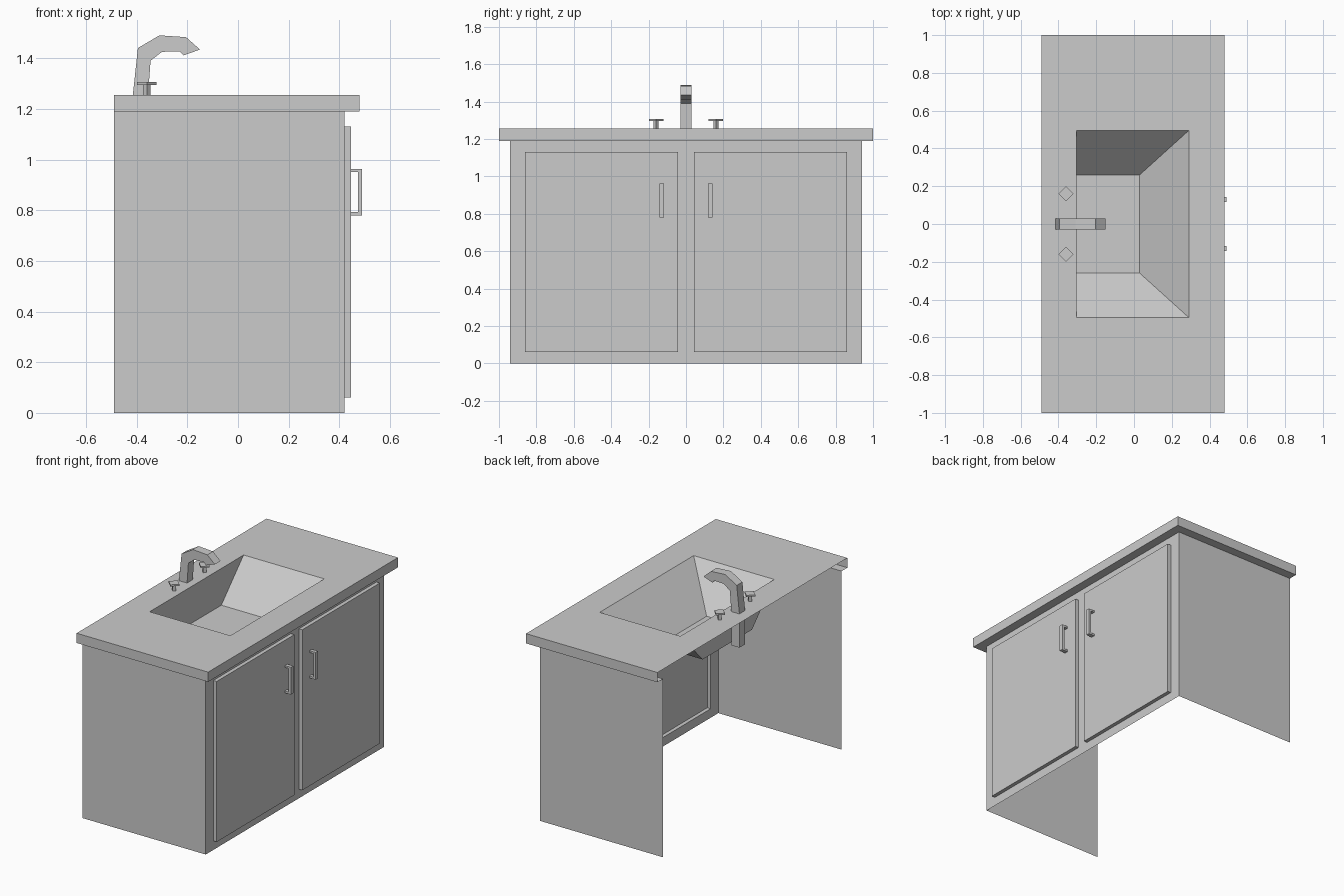
import bpy, bmesh
from math import pi
from mathutils import Matrix, Vector

if "Cube" in bpy.data.objects:
    bpy.data.objects.remove(bpy.data.objects["Cube"])

BACK, FRONT, SIDE = -0.49, 0.42, 0.94      # cabinet extents
UNDER, TOP, LIP = 1.19, 1.255, 0.06        # countertop heights and overhang
DOOR_Y, DOOR_Z, DOOR_X = (0.042, 0.86), (0.06, 1.13), 0.445


def finish(name, bm):
    bmesh.ops.remove_doubles(bm, verts=bm.verts, dist=1e-5)
    me = bpy.data.meshes.new(name)
    bm.to_mesh(me)
    bm.free()
    ob = bpy.data.objects.new(name, me)
    bpy.context.collection.objects.link(ob)
    return ob


def loft(bm, loops, closed=True, cap=False):
    """Skin quads between successive loops, optionally capping the last."""
    rows = [[bm.verts.new(p) for p in loop] for loop in loops]
    n = len(rows[0])
    for a, b in zip(rows, rows[1:]):
        for j in range(n if closed else n - 1):
            k = (j + 1) % n
            bm.faces.new((a[j], a[k], b[k], b[j]))
    if cap:
        bm.faces.new(rows[-1])


def rect_xy(x0, x1, y, z):
    return [(x0, -y, z), (x1, -y, z), (x1, y, z), (x0, y, z)]


def rect_yz(y0, y1, z0, z1, x):
    return [(x, y0, z0), (x, y1, z0), (x, y1, z1), (x, y0, z1)]


def extrude_profile(name, pts, y, width):
    """Solid made from an x-z outline, extruded along y."""
    bm = bmesh.new()
    f = bm.faces.new([bm.verts.new((x, y - width / 2, z)) for x, z in pts])
    new = bmesh.ops.extrude_face_region(bm, geom=[f], use_keep_orig=True)["geom"]
    moved = [v for v in new if isinstance(v, bmesh.types.BMVert)]
    bmesh.ops.translate(bm, verts=moved, vec=Vector((0, width, 0)))
    bmesh.ops.recalc_face_normals(bm, faces=bm.faces)
    return finish(name, bm)


# Thin cabinet side panels (back and bottom stay open)
for s, tag in ((-1, "right"), (1, "left")):
    bm = bmesh.new()
    xs = (BACK, FRONT)[::-s]
    loft(bm, [[(x, s * SIDE, z) for x in xs] for z in (0, UNDER)], closed=False)
    finish("side_panel_" + tag, bm)

# Front frame: grid of strips around the two door openings
bm = bmesh.new()
ys = [-SIDE, -DOOR_Y[1], -DOOR_Y[0], DOOR_Y[0], DOOR_Y[1], SIDE]
zs = [0, *DOOR_Z, UNDER]
for i in range(5):
    for j in range(3):
        if not (j == 1 and i in (1, 3)):
            bm.faces.new([bm.verts.new(p) for p in
                          rect_yz(ys[i], ys[i + 1], zs[j], zs[j + 1], FRONT)])
finish("front_frame", bm)

# Countertop: open-backed edge, then top surface running down into the basin
bm = bmesh.new()
edge = [rect_xy(BACK, FRONT + o, SIDE + o, z)
        for o, z in ((0, UNDER), (LIP, UNDER), (LIP, TOP))]
loft(bm, edge, closed=False)
loft(bm, [rect_xy(BACK, FRONT + LIP, SIDE + LIP, TOP),
          rect_xy(-0.305, 0.29, 0.495, TOP),
          rect_xy(-0.305, 0.03, 0.26, 1.01)], cap=True)
finish("countertop_with_basin", bm)

# Faucet with a tail running below the counter
extrude_profile("faucet", [
    (-0.415, 1.03), (-0.415, 1.255), (-0.395, 1.44), (-0.31, 1.49),
    (-0.205, 1.483), (-0.15, 1.434), (-0.215, 1.411), (-0.23, 1.427),
    (-0.30, 1.425), (-0.345, 1.39), (-0.355, 1.255), (-0.355, 1.03)], 0, 0.06)

for s, tag in ((-1, "right"), (1, "left")):
    # Raised hollow door
    y0, y1 = sorted(s * y for y in DOOR_Y)
    bm = bmesh.new()
    loft(bm, [rect_yz(y0, y1, *DOOR_Z, x) for x in (FRONT, DOOR_X)], cap=True)
    finish("door_" + tag, bm)

    # Door pull
    extrude_profile("door_pull_" + tag, [
        (DOOR_X, 0.78), (0.49, 0.78), (0.49, 0.962), (DOOR_X, 0.962),
        (DOOR_X, 0.95), (0.473, 0.95), (0.473, 0.793), (DOOR_X, 0.793)],
        s * 0.13, 0.025)

    # Four-sided tap: stem and diamond knob
    bm = bmesh.new()
    for r, z0, z1 in ((0.014, TOP, 1.295), (0.039, 1.295, 1.306)):
        bmesh.ops.create_cone(bm, cap_ends=True, segments=4, radius1=r, radius2=r,
                              depth=z1 - z0,
                              matrix=Matrix.Translation((-0.36, s * 0.16, (z0 + z1) / 2)))
    xs = [v.co.x for v in bm.verts]
    if max(xs) - min(xs) < 0.07:           # turn corners onto the axes
        bmesh.ops.rotate(bm, verts=bm.verts, cent=(-0.36, s * 0.16, 0),
                         matrix=Matrix.Rotation(pi / 4, 3, 'Z'))
    finish("tap_" + tag, bm)
